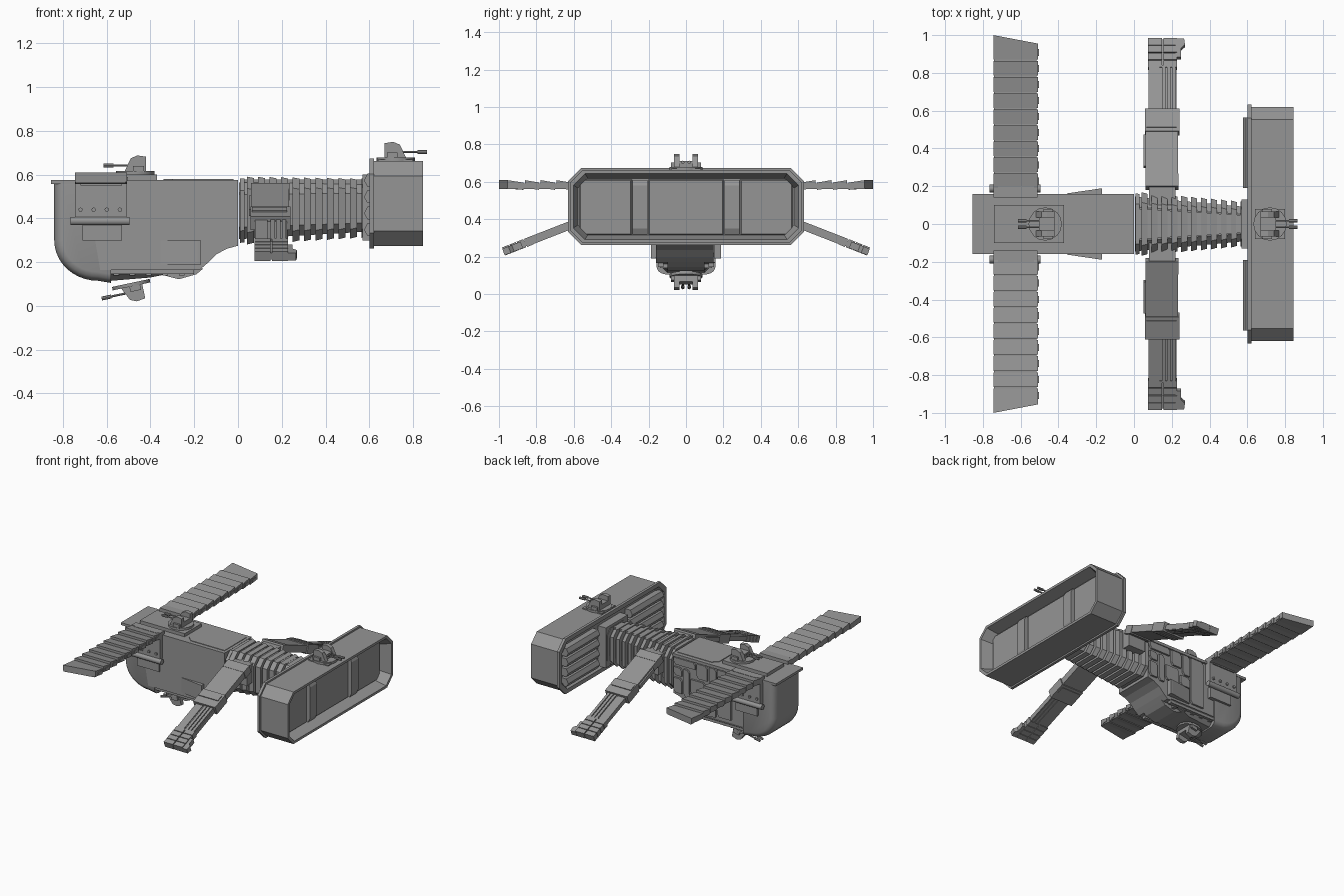
import bpy, bmesh, math
from mathutils import Matrix, Vector

if "Cube" in bpy.data.objects:
    bpy.data.objects.remove(bpy.data.objects["Cube"])

GREY = (0.3, 0.3, 0.3, 1)
hull_grey = bpy.data.materials.new("hull_grey")
hull_grey.use_nodes = True
hull_grey.diffuse_color = GREY
hull_grey.node_tree.nodes["Principled BSDF"].inputs["Base Color"].default_value = GREY


def loft(name, rings, m=None, smooth=False):
    """Skin a stack of equal-length rings and cap both ends."""
    bm = bmesh.new()
    vs = [[bm.verts.new(p) for p in r] for r in rings]
    n = len(rings[0])
    for a, b in zip(vs, vs[1:]):
        for i in range(n):
            j = (i + 1) % n
            bm.faces.new((a[i], a[j], b[j], b[i]))
    bm.faces.new(vs[0])
    bm.faces.new(vs[-1])
    if m:
        bm.transform(m)
    bmesh.ops.recalc_face_normals(bm, faces=bm.faces)
    me = bpy.data.meshes.new(name)
    bm.to_mesh(me)
    bm.free()
    me.materials.append(hull_grey)
    ob = bpy.data.objects.new(name, me)
    bpy.context.collection.objects.link(ob)
    if smooth:
        bpy.ops.object.select_all(action='DESELECT')
        ob.select_set(True)
        bpy.context.view_layer.objects.active = ob
        bpy.ops.object.shade_smooth_by_angle(angle=math.radians(40))
    return ob


def box(name, x, y, z, m=None):
    ring = lambda h: [(x[0], y[0], h), (x[1], y[0], h), (x[1], y[1], h), (x[0], y[1], h)]
    return loft(name, [ring(z[0]), ring(z[1])], m)


def prism(name, profile, y0, y1, m=None):
    """Extrude an (x, z) profile along y."""
    return loft(name, [[(px, y, pz) for px, pz in profile] for y in (y0, y1)], m)


def rod(name, start, end, r, n=10, m=None):
    a, b = Vector(start), Vector(end)
    q = (b - a).to_track_quat('Z', 'Y')
    c = [q @ Vector((r * math.cos(t * math.tau / n), r * math.sin(t * math.tau / n), 0)) for t in range(n)]
    return loft(name, [[a + p for p in c], [b + p for p in c]], m, n > 8)


def octagon(x, hy, z0, z1, c):
    """Chamfered rectangle facing along x."""
    return [(x, -hy + c, z0), (x, hy - c, z0), (x, hy, z0 + c), (x, hy, z1 - c),
            (x, hy - c, z1), (x, -hy + c, z1), (x, -hy, z1 - c), (x, -hy, z0 + c)]


# Main hull with scooped rear underside
prism("hull", [(-.7, .575), (0, .575), (0, .275), (-.05, .262), (-.1, .235), (-.14, .195),
               (-.175, .165), (-.63, .165)], -.16, .146)
box("hull_top_plate", (-.855, 0), (-.16, .16), (.558, .576))
loft("hull_top_panel", [[(x, y, z) for x, y in ((-.34, -.09), (-.3, -.13), (-.02, -.13), (-.02, .13), (-.3, .13), (-.34, .09))]
                        for z in (.575, .58)])

# Rounded nose
def nose_ring(y, d):
    arc = [(-.64 - (.2 - d) * math.cos(t * math.pi / 20), .30 - (.185 - d) * math.sin(t * math.pi / 20)) for t in range(11)]
    return [(-.58, y, .56), (-.84 + d, y, .56)] + [(x, y, z) for x, z in arc] + [(-.58, y, .105 + d)]

loft("nose", [nose_ring(y, d) for y, d in ((-.158, .04), (-.15, .02), (-.135, .007), (-.11, 0),
                                           (.11, 0), (.135, .007), (.15, .02), (.158, .04))], smooth=True)

# Keel machinery under the hull
loft("keel", [[(-.6, -.155, .17), (-.2, -.155, .17), (-.2, .155, .17), (-.6, .155, .17)],
              [(-.58, -.1, .115), (-.4, -.1, .13), (-.4, .1, .13), (-.58, .1, .115)]])
prism("keel_wedge", [(-.38, .17), (-.16, .17), (-.19, .145), (-.27, .122), (-.36, .145)], -.1, .1)
for i in range(5):
    box("keel_rib", (-.57 + i * .075, -.545 + i * .075), (-.14, .14), (.138, .168))
for s in (-1, 1):
    box("keel_rail", (-.6, -.2), sorted((s * .12, s * .15)), (.145, .17))
    # Flared side plate near the scoop
    loft("flared_side_plate", [[(-.355, s * .15, z), (-.355, s * .162, z), (-.185, s * .187, z),
                                (-.17, s * .187, z), (-.17, s * .15, z)] for z in (.19, .3)])

# Panelling on the rear flank
for x0, x1, z0, z1 in ((-.48, -.37, .2, .55), (-.36, -.3, .4, .55), (-.36, -.28, .31, .385), (-.285, -.2, .44, .55),
                       (-.265, -.15, .31, .42), (-.185, -.01, .5, .55), (-.135, -.09, .28, .48),
                       (-.075, -.01, .29, .4), (-.075, -.01, .42, .48)):
    prism("flank_panel", [(x0, z0), (x1 - .015, z0), (x1, z0 + .02), (x1, z1), (x0 + .015, z1), (x0, z1 - .02)], .14, .16)
box("flank_rail", (-.48, -.01), (.14, .16), (.555, .572))

# Wing mounts and wings
for s in (-1, 1):
    flip = Matrix.Scale(s, 4, (0, 1, 0))
    box("wing_mount", (-.745, -.51), (.14, .19), (.4, .6), flip)
    box("wing_mount_foot", (-.71, -.53), (.14, .175), (.3, .38), flip)
    rod("wing_mount_bar", (-.765, .188, .388), (-.495, .188, .388), .02, 10, flip)
    for x in (-.72, -.66, -.6, -.54):
        rod("mount_bolt", (x, .18, .44), (x, .2, .44), .01, 8, flip)
    box("wing_root", (-.72, -.53), (.14, .2), (.55, .6), flip)
    tip = lambda x: 1 - (x + .745) * .19
    loft("wing_slab", [[(-.742, .17, z), (-.515, .17, z), (-.515, tip(-.515), z), (-.742, tip(-.742), z)] for z in (.562, .592)], flip)
    count = 9
    step = (.955 - .19) / count
    for i in range(count):
        y0 = .19 + i * step
        y1 = y0 + step - .008
        ends = (tip(-.745), tip(-.508)) if i == count - 1 else (y1, y1)
        loft("wing_slat", [[(-.745, y0, .557), (-.508, y0, .557), (-.508, y0, .596), (-.745, y0, .596)],
                           [(-.745, ends[0], .567), (-.508, ends[1], .567), (-.508, ends[1], .609), (-.745, ends[0], .609)]], flip)
        box("wing_clip", (-.52, -.503), (y0 + .02, y1 - .02), (.57, .59), flip)

# Ribbed neck tapering toward the head
def neck_ring(x, grow):
    t = x / .6
    return octagon(x, .15 - .055 * t + grow, .3 + .035 * t - grow, .57 - .01 * t + grow, .055 - .015 * t)

loft("neck_core", [neck_ring(0.005, -.005), neck_ring(.62, -.005)])
loft("neck_collar", [neck_ring(.008, .012), neck_ring(.03, .012)])
for i in range(11):
    x = .04 + i * .0525
    loft("neck_rib", [neck_ring(x, .022), neck_ring(x + .032, .016)])
loft("neck_spine", [[(.03, -.08, z), (.6, -.045, z), (.6, .045, z), (.03, .08, z)] for z in (.55, .578)])

# Arms sloping down and outward
for s in (-1, 1):
    m = Matrix.Scale(s, 4, (0, 1, 0)) @ Matrix.Translation((0, .19, .535)) @ Matrix.Rotation(math.radians(-21.3), 4, 'X')
    box("arm_socket", (.08, .22), (.1, .21), (.41, .55), Matrix.Scale(s, 4, (0, 1, 0)))
    box("arm_shoulder", (.06, .235), (0, .07), (-.03, .03), m)
    box("arm_upper", (.06, .232), (.07, .31), (-.022, .028), m)
    box("arm_upper_cover", (.05, .065), (.12, .3), (-.015, .015), m)
    box("arm_elbow", (.058, .24), (.31, .44), (-.03, .035), m)
    box("arm_elbow_cap", (.065, .225), (.33, .38), (-.035, .041), m)
    box("arm_fore", (.08, .225), (.42, .84), (-.018, .012), m)
    for i in range(3):
        x = .148 + i * .026
        box("arm_fore_bar", (x, x + .02), (.43, .69), (-.022, .022), m)
    box("arm_fore_rail", (.078, .135), (.44, .68), (-.015, .018), m)
    for i in range(4):
        box("hand_plate", (.075, .148), (.68 + i * .042, .717 + i * .042), (-.024, .022), m)
        box("hand_plate", (.155, .228), (.68 + i * .042, .717 + i * .042), (-.024, .022), m)
    loft("hand_claw", [[(.22, .74, z), (.25, .74, z), (.25, .79, z), (.27, .81, z), (.265, .845, z), (.22, .845, z)] for z in (-.022, .015)], m)

# Wide head: a chamfered tray open at +x with a recessed back
def head_ring(x, d):
    return octagon(x, .632 - d, .262 + d, .674 - d, .072 - d * .35)

loft("head_shell", [head_ring(x, d) for x, d in ((.635, .05), (.602, .03), (.602, 0), (.622, 0), (.622, .012),
                                                 (.845, .012), (.845, .03), (.76, .055))])
for y0, y1 in ((-.57, -.29), (-.2, .2), (.29, .57)):
    loft("head_inner_panel", [[(x, y0 + d, .315 + d), (x, y1 - d, .315 + d), (x, y1 - d, .612 - d), (x, y0 + d, .612 - d)]
                              for x, d in ((.75, 0), (.765, 0), (.772, .006))])
for s in (-1, 1):
    y0, y1 = s * .205, s * .285
    prism("head_divider", [(.75, .318), (.78, .318), (.795, .35), (.795, .58), (.78, .61), (.75, .61)], *sorted((y0, y1)))
    # Louvres across the back
    for i in range(4):
        z = .32 + i * .075
        prism("head_louvre", [(.64, z), (.592, z), (.576, z + .028), (.592, z + .06), (.64, z + .06)], *sorted((s * .19, s * .565)))
box("head_neck_joint", (.57, .64), (-.13, .13), (.3, .6))

# Twin-gun turrets
def turret(m):
    rod("turret_ring", (0, 0, 0), (0, 0, .016), .088, 16, m)
    box("turret_core", (-.03, .05), (-.035, .035), (.01, .05), m)
    for s in (-1, 1):
        prism("turret_cheek", [(-.05, .012), (.05, .012), (.05, .082), (.01, .088), (-.02, .075)], s * .035, s * .065, m)
        rod("turret_barrel", (.03, s * .017, .042), (-.14, s * .017, .042), .005, 8, m)
        rod("turret_muzzle", (-.10, s * .017, .042), (-.145, s * .017, .042), .009, 8, m)
        box("turret_ammo_box", (-.01, .04), sorted((s * .06, s * .08)), (.01, .04), m)

box("turret_deck", (-.74, -.37), (-.1, .1), (.575, .6))
turret(Matrix.Translation((-.47, 0, .6)))
turret(Matrix.Translation((.72, 0, .662)) @ Matrix.Rotation(math.pi, 4, 'Z'))
turret(Matrix.Translation((-.49, 0, .105)) @ Matrix.Rotation(math.radians(-12), 4, 'Y') @ Matrix.Scale(-1, 4, (0, 0, 1)))
box("head_turret_deck", (.64, .8), (-.08, .08), (.655, .67))
